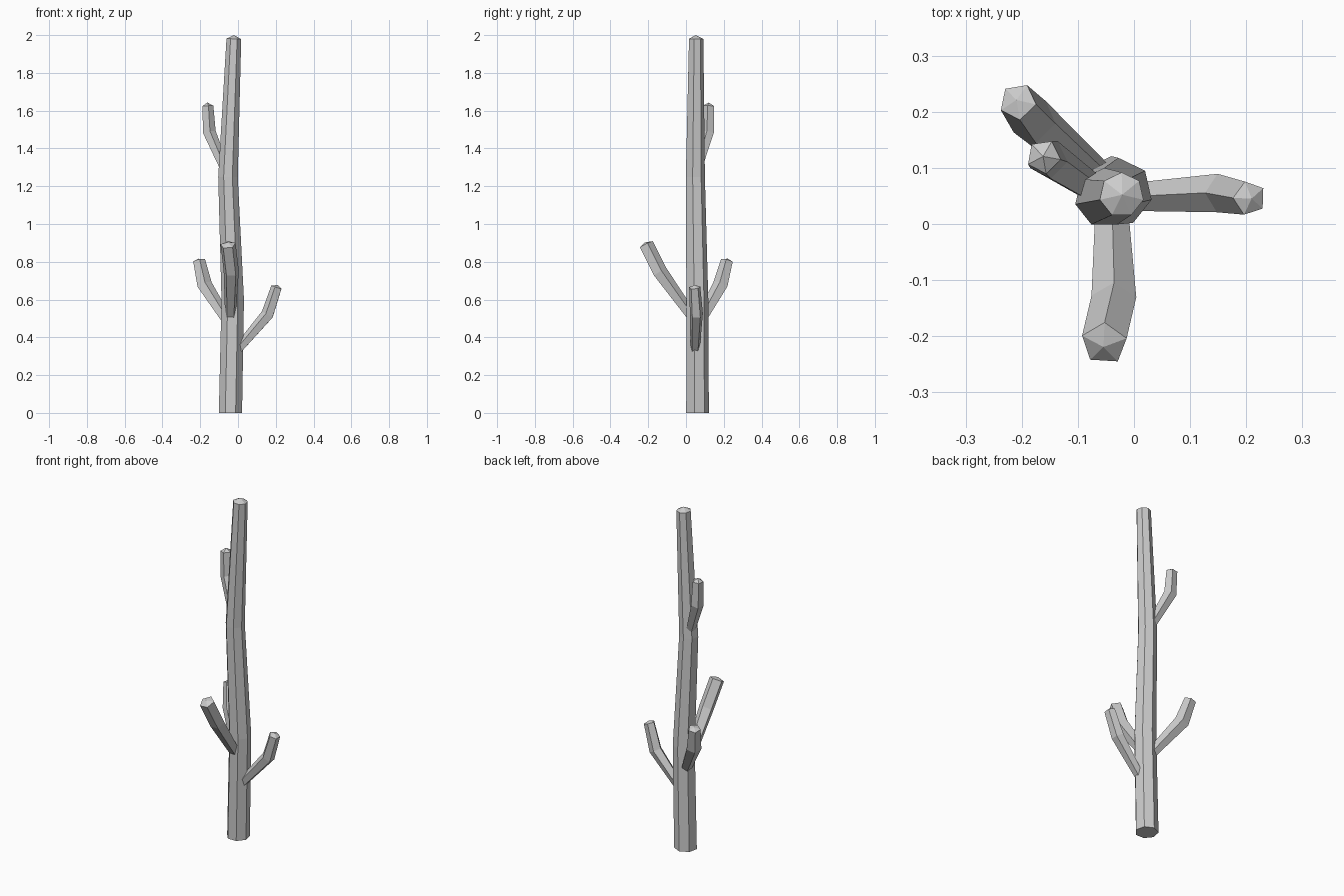
import bpy, bmesh, math
from mathutils import Vector

old = bpy.data.objects.get("Cube")
if old:
    bpy.data.objects.remove(old, do_unlink=True)

# Plain grey
grey = bpy.data.materials.new("grey")
grey.use_nodes = True
GREY = (0.6, 0.6, 0.6, 1)
grey.diffuse_color = GREY
grey.node_tree.nodes["Principled BSDF"].inputs["Base Color"].default_value = GREY


def limb(name, path, radii, sides, side_axis, turn, tip):
    """Low-poly tube along a path, with a shallow pointed end."""
    bm = bmesh.new()
    pts = [Vector(p) for p in path]
    rings = []
    for i, (p, r) in enumerate(zip(pts, radii)):
        before = (p - pts[i - 1]).normalized() if i else Vector()
        after = (pts[i + 1] - p).normalized() if i + 1 < len(pts) else Vector()
        axis = (before + after).normalized()
        if i == 0 and p.z == 0:
            axis = Vector((0, 0, 1))
        u = Vector(side_axis)
        u = (u - axis * u.dot(axis)).normalized()
        v = axis.cross(u)
        ring = []
        for k in range(sides):
            a = turn + math.tau * k / sides
            ring.append(bm.verts.new(p + r * (u * math.cos(a) + v * math.sin(a))))
        rings.append(ring)
    apex = bm.verts.new(pts[-1] + axis * tip)
    for k in range(sides):
        n = (k + 1) % sides
        for lo, hi in zip(rings, rings[1:]):
            bm.faces.new((lo[k], lo[n], hi[n], hi[k]))
        bm.faces.new((rings[-1][k], rings[-1][n], apex))
    bm.faces.new(rings[0][::-1])
    bmesh.ops.recalc_face_normals(bm, faces=bm.faces)
    mesh = bpy.data.meshes.new(name)
    bm.to_mesh(mesh)
    bm.free()
    mesh.materials.append(grey)
    obj = bpy.data.objects.new(name, mesh)
    bpy.context.collection.objects.link(obj)


# Trunk, gently bent and tapering
limb("trunk",
     [(-0.04, 0.058, 0), (-0.028, 0.057, 0.6), (-0.053, 0.047, 1.25), (-0.022, 0.052, 1.98)],
     [0.063, 0.061, 0.053, 0.04], 7, (0, 1, 0), 0, 0.02)

# Branches, each with one elbow
WIDTHS = [0.026, 0.036, 0.031]
limb("left_branch",
     [(0.0, 0.048, 0.335), (0.158, 0.055, 0.52), (0.206, 0.046, 0.665)],
     WIDTHS, 5, (0, 1, 0), 0.3, 0.012)
limb("front_branch",
     [(-0.04, 0.03, 0.51), (-0.036, -0.14, 0.745), (-0.053, -0.213, 0.89)],
     [0.03, 0.042, 0.042], 5, (1, 0, 0), 0.3, 0.014)
limb("back_branch",
     [(-0.06, 0.08, 0.49), (-0.178, 0.183, 0.675), (-0.207, 0.218, 0.805)],
     [0.03, 0.042, 0.034], 5, (1, 1, 0), 0.3, 0.012)
limb("upper_branch",
     [(-0.07, 0.06, 1.29), (-0.153, 0.116, 1.485), (-0.161, 0.12, 1.625)],
     [0.026, 0.036, 0.031], 5, (1, 1, 0), 0.3, 0.018)
